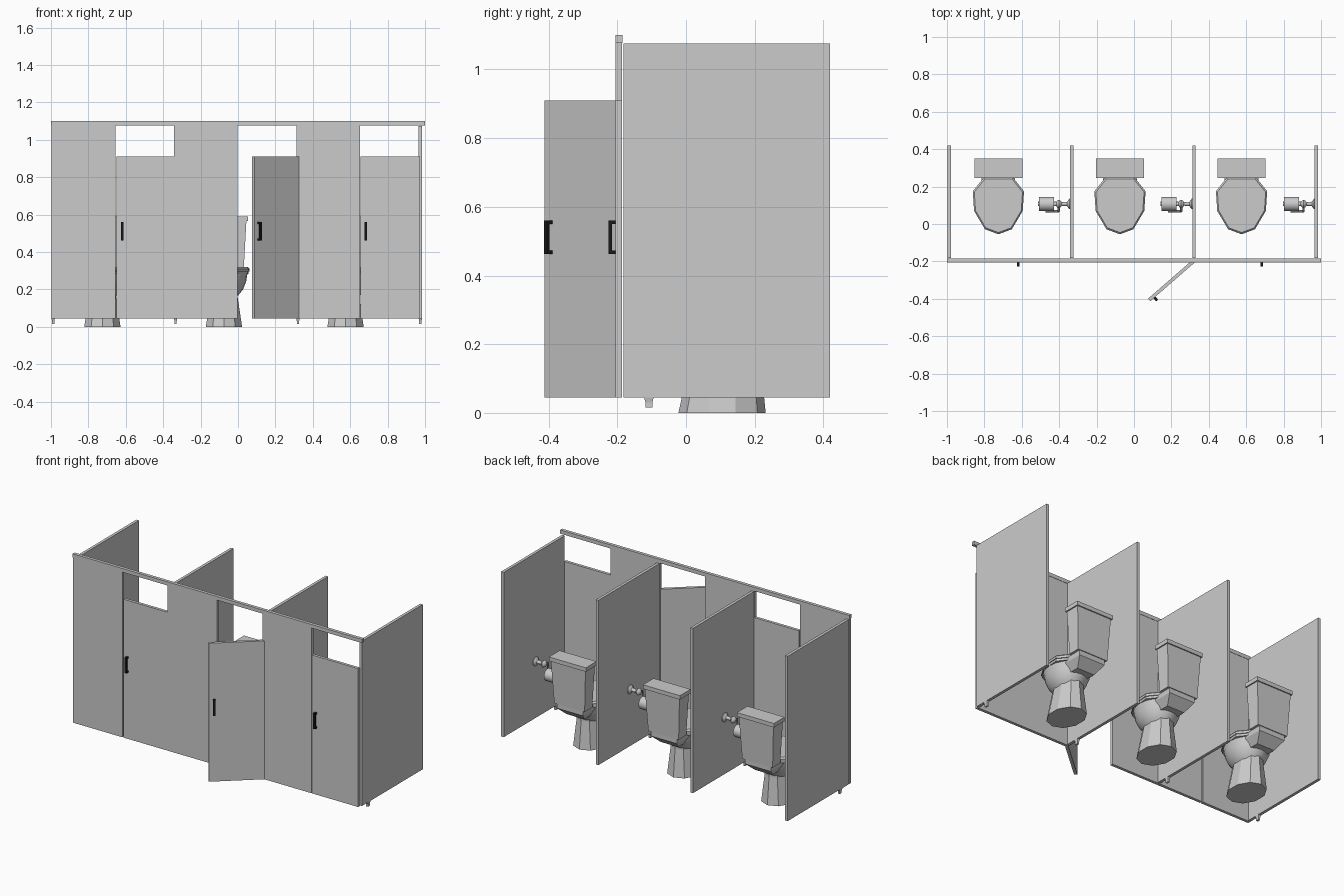
import bpy, bmesh, math
from mathutils import Vector, Matrix

if "Cube" in bpy.data.objects:
    bpy.data.objects.remove(bpy.data.objects["Cube"])


def finish(name, bm, smooth=False):
    bmesh.ops.recalc_face_normals(bm, faces=bm.faces)
    me = bpy.data.meshes.new(name)
    bm.to_mesh(me)
    bm.free()
    ob = bpy.data.objects.new(name, me)
    bpy.context.collection.objects.link(ob)
    if smooth:
        bpy.ops.object.select_all(action='DESELECT')
        ob.select_set(True)
        bpy.context.view_layer.objects.active = ob
        bpy.ops.object.shade_smooth_by_angle(angle=math.radians(40))
    return ob


def loft(name, rings, smooth=False):
    """Skin a stack of equal-length rings and cap both ends."""
    bm = bmesh.new()
    rows = [[bm.verts.new(p) for p in r] for r in rings]
    n = len(rows[0])
    for a, b in zip(rows, rows[1:]):
        for i in range(n):
            j = (i + 1) % n
            bm.faces.new((a[i], a[j], b[j], b[i]))
    bm.faces.new(rows[0])
    bm.faces.new(rows[-1])
    return finish(name, bm, smooth)


def rect(x0, x1, y0, y1, z):
    return [(x0, y0, z), (x1, y0, z), (x1, y1, z), (x0, y1, z)]


def box(name, x0, x1, y0, y1, z0, z1):
    return loft(name, [rect(x0, x1, y0, y1, z0), rect(x0, x1, y0, y1, z1)])


def oval(cx, cy, rx, ry, z, n):
    return [(cx + rx * math.sin(2 * math.pi * i / n),
             cy - ry * math.cos(2 * math.pi * i / n), z) for i in range(n)]


def turned(name, profile, y, z, n=12):
    """Round part along x from (x, radius) pairs."""
    return loft(name, [[(x, y + r * math.cos(2 * math.pi * i / n),
                         z + r * math.sin(2 * math.pi * i / n)) for i in range(n)]
                       for x, r in profile], True)


def tube(name, pts, r):
    cu = bpy.data.curves.new(name, 'CURVE')
    cu.dimensions = '3D'
    cu.bevel_depth = r
    cu.bevel_resolution = 1
    cu.use_fill_caps = True
    sp = cu.splines.new('POLY')
    sp.points.add(len(pts) - 1)
    for p, q in zip(sp.points, pts):
        p.co = (*q, 1)
    ob = bpy.data.objects.new(name, cu)
    bpy.context.collection.objects.link(ob)
    return ob


black = bpy.data.materials.new("black_handle")
black.diffuse_color = (0.01, 0.01, 0.01, 1)
black.use_nodes = True
black.node_tree.nodes["Principled BSDF"].inputs["Base Color"].default_value = black.diffuse_color

# Top rail across the front
box("top_rail", -1, 1, -0.205, -0.185, 1.077, 1.10)

# Dividing walls with little tapered feet
for i in range(4):
    x = -0.988 + i * 0.6543
    box(f"divider_{i}", x - 0.009, x + 0.009, -0.182, 0.42, 0.045, 1.075)
    loft(f"foot_{i}", [rect(x - 0.006, x + 0.006, -0.118, -0.098, 0.015),
                       rect(x - 0.006, x + 0.006, -0.118, -0.098, 0.03),
                       rect(x - 0.009, x + 0.009, -0.122, -0.094, 0.045)])


# Doors: built from the hinge at the origin towards -x, then swung
def door(i, hinge, width, angle):
    m = Matrix.Translation((hinge, -0.196, 0)) @ Matrix.Rotation(angle, 4, 'Z')
    parts = [box(f"door_{i}", -width, 0, -0.009, 0.009, 0.045, 0.91)]
    hx = -width + 0.03
    grips = [box(f"handle_bar_{i}", hx - 0.007, hx + 0.007, -0.03, -0.02, 0.463, 0.56)]
    for z in (0.463, 0.55):
        grips.append(box(f"handle_mount_{i}", hx - 0.007, hx + 0.007, -0.021, -0.009, z, z + 0.01))
    for g in grips:
        g.data.materials.append(black)
    for p in parts + grips:
        p.matrix_world = m


# Half outline of the toilet lid (x, y), front to back
half = [(0, -0.055), (0.072, -0.028), (0.13, 0.07), (0.137, 0.175), (0.077, 0.25)]
outline = half + [(-x, y) for x, y in reversed(half[1:])]


def lid_ring(cx, s, z):
    return [(cx + x * s, 0.1 + (y - 0.1) * s, z) for x, y in outline]


for i in range(3):
    # Fixed front panel
    px = -0.997 + i * 0.6543
    box(f"front_panel_{i}", px, px + 0.341, -0.205, -0.187, 0.045, 1.077)
    door(i, -0.329 + i * 0.6515, 0.32, math.radians(41 if i == 1 else 0))

    # Toilet pedestal, bowl, seat and lid
    cx = -0.725 + i * 0.65
    loft(f"pedestal_{i}", [oval(cx, 0.105, 0.102, 0.127, 0, 10),
                           oval(cx, 0.115, 0.075, 0.10, 0.17, 10),
                           oval(cx, 0.115, 0.08, 0.10, 0.22, 10)])
    loft(f"bowl_{i}", [oval(cx, 0.11, rx, ry, z, 20) for z, rx, ry in
                       [(0.155, 0.06, 0.075), (0.17, 0.078, 0.09), (0.20, 0.102, 0.115),
                        (0.24, 0.118, 0.132), (0.285, 0.126, 0.142)]], True)
    loft(f"seat_{i}", [lid_ring(cx, 0.96, 0.282), lid_ring(cx, 0.96, 0.296)])
    loft(f"lid_{i}", [lid_ring(cx, 1, 0.296), lid_ring(cx, 1, 0.31), lid_ring(cx, 0.94, 0.32)])

    # Tank on its shelf, with lid
    loft(f"tank_shelf_{i}", [rect(cx - 0.06, cx + 0.06, 0.17, 0.27, 0.22),
                             rect(cx - 0.09, cx + 0.09, 0.17, 0.325, 0.27),
                             rect(cx - 0.09, cx + 0.09, 0.17, 0.325, 0.30)])
    loft(f"tank_{i}", [rect(cx - 0.105, cx + 0.105, 0.255, 0.33, 0.30),
                       rect(cx - 0.12, cx + 0.12, 0.25, 0.343, 0.57)])
    box(f"tank_lid_{i}", cx - 0.128, cx + 0.128, 0.245, 0.35, 0.565, 0.59)

    # Paper holder: wall flange, stem with ball, bent arm and roll
    w = -0.342 + i * 0.6543
    turned(f"holder_mount_{i}", [(w + 0.006, 0.028), (w - 0.004, 0.028), (w - 0.016, 0.012),
                                 (w - 0.045, 0.009), (w - 0.05, 0.017), (w - 0.06, 0.022),
                                 (w - 0.07, 0.017), (w - 0.076, 0.006)], 0.107, 0.40)
    tube(f"holder_arm_{i}", [(w - 0.06, 0.107, 0.40), (w - 0.06, 0.068, 0.39),
                             (w - 0.06, 0.068, 0.34), (w - 0.13, 0.068, 0.34)], 0.006)
    turned(f"paper_roll_{i}", [(w - 0.165, 0.038), (w - 0.085, 0.038)], 0.107, 0.34, 14)
    turned(f"roll_spindle_{i}", [(w - 0.17, 0.012), (w - 0.075, 0.012)], 0.107, 0.34)
